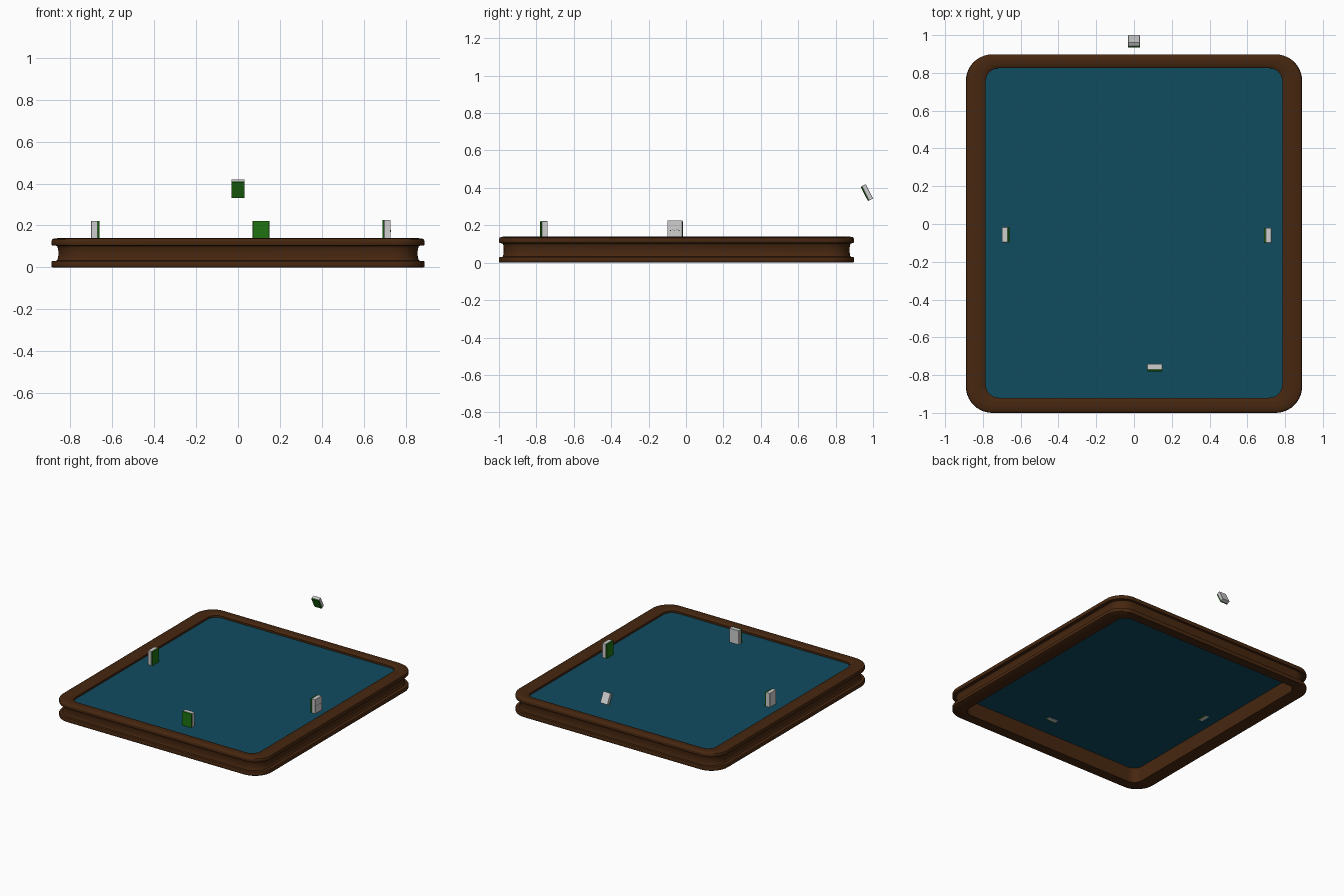
import bpy, bmesh, math
from mathutils import Matrix, Vector

if "Cube" in bpy.data.objects:
    bpy.data.objects.remove(bpy.data.objects["Cube"])


def mat(name, col):
    m = bpy.data.materials.new(name)
    m.diffuse_color = (*col, 1)
    m.use_nodes = True
    m.node_tree.nodes["Principled BSDF"].inputs["Base Color"].default_value = m.diffuse_color
    return m


WOOD = mat("dark wood", (0.062, 0.020, 0.005))
FELT = mat("blue felt", (0.005, 0.072, 0.118))
IVORY = mat("tile ivory", (0.62, 0.62, 0.62))
GREEN = mat("tile green", (0.014, 0.17, 0.006))
INK = mat("dark ink", (0.02, 0.02, 0.02))


def make(name, bm, mats):
    me = bpy.data.meshes.new(name)
    bm.to_mesh(me)
    bm.free()
    for m in mats:
        me.materials.append(m)
    ob = bpy.data.objects.new(name, me)
    bpy.context.collection.objects.link(ob)
    return ob


def ring(t, z, n=10):
    """Rounded rectangle, t=0 inner opening, t=1 outer edge."""
    hx = 0.785 + 0.105 * t
    y0, y1 = -0.92 - 0.08 * t, 0.825 + 0.073 * t
    r = 0.07 + 0.07 * t
    pts = []
    for k, (cx, cy) in enumerate([(hx - r, y1 - r), (r - hx, y1 - r),
                                  (r - hx, y0 + r), (hx - r, y0 + r)]):
        for i in range(n + 1):
            a = math.pi / 2 * (k + i / n)
            pts.append((cx + r * math.cos(a), cy + r * math.sin(a), z))
    return pts


# Wooden frame: two rounded bands with a recessed groove between them
profile = [(0, 0), (0.95, 0), (0.99, 0.003), (1, 0.008), (1, 0.024), (0.97, 0.030),
           (0.76, 0.032), (0.72, 0.038), (0.69, 0.052), (0.68, 0.068), (0.69, 0.084),
           (0.72, 0.097), (0.76, 0.103), (0.97, 0.105), (1, 0.111), (1, 0.125),
           (0.97, 0.133), (0.88, 0.138), (0.6, 0.140), (0.3, 0.139), (0.1, 0.136),
           (0, 0.130)]
bm = bmesh.new()
loops = [[bm.verts.new(p) for p in ring(t, z)] for t, z in profile]
for a, b in zip(loops, loops[1:] + loops[:1]):
    for i in range(len(a)):
        j = (i + 1) % len(a)
        bm.faces.new((a[i], a[j], b[j], b[i]))
bmesh.ops.recalc_face_normals(bm, faces=bm.faces)
frame = make("table_frame", bm, [WOOD])
bpy.context.view_layer.objects.active = frame
frame.select_set(True)
bpy.ops.object.shade_smooth_by_angle(angle=math.radians(40))
frame.select_set(False)

# Felt playing surface
bm = bmesh.new()
bm.faces.new([bm.verts.new(p) for p in ring(0.01, 0.115)])
make("felt_surface", bm, [FELT])


# Tiles: ivory body with a green back layer facing local -y
def tile(name, loc, rot, s=1.0, dots=False):
    w, d, h, g = 0.08 * s, 0.04 * s, 0.11 * s, 0.009 * s
    m = Matrix.Translation(loc) @ rot
    for part, y0, y1, col in (("body", g - d / 2, d / 2, IVORY),
                              ("back", -d / 2, g - d / 2, GREEN)):
        bm = bmesh.new()
        bmesh.ops.create_cube(bm, size=1, matrix=Matrix.Translation((0, (y0 + y1) / 2, 0))
                              @ Matrix.Diagonal((w, y1 - y0, h, 1)))
        bmesh.ops.bevel(bm, geom=bm.edges[:], offset=0.0015 * s, segments=1, affect='EDGES')
        bm.transform(m)
        make(f"{name}_{part}", bm, [col])
    if dots:
        # small dark pips on the ivory face
        bm = bmesh.new()
        for i in range(5):
            bmesh.ops.create_cube(bm, size=1, matrix=Matrix.Translation(
                ((i - 2) * 0.011 * s, d / 2, 0.004 * (i % 2) * s))
                @ Matrix.Diagonal((0.005 * s, 0.001, 0.004 * s, 1)))
        bm.transform(m)
        make(f"{name}_pips", bm, [INK])


def rz(deg):
    return Matrix.Rotation(math.radians(deg), 4, 'Z')


tile("front_tile", (0.11, -0.76, 0.167), rz(0))
tile("left_tile", (-0.68, -0.057, 0.167), rz(90))
tile("right_tile", (0.708, -0.06, 0.172), rz(-90), dots=True)
tile("raised_tile", (0, 0.967, 0.375), Matrix.Rotation(math.radians(27), 4, 'X'), 0.775)
